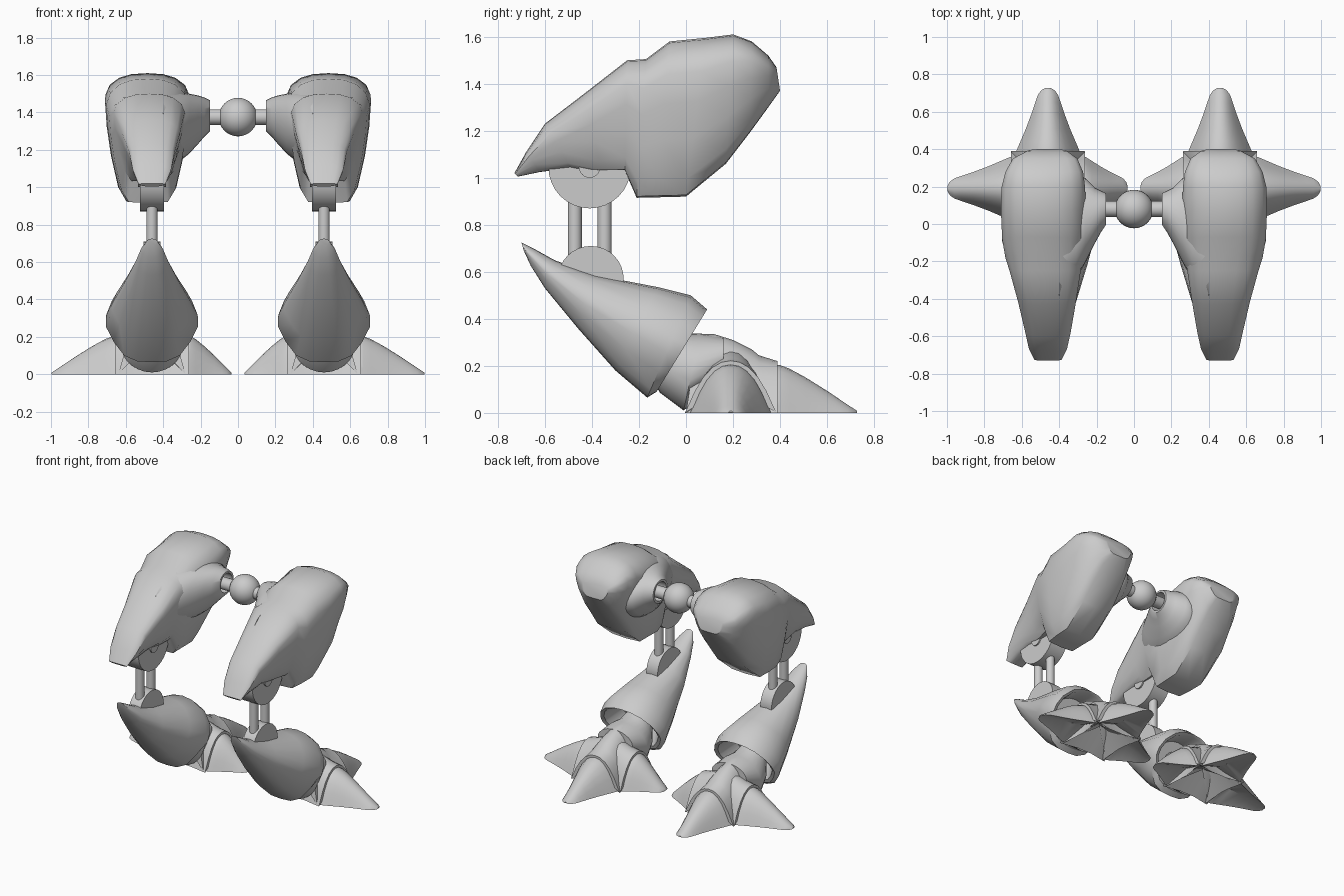
import bpy, bmesh, math
from mathutils import Matrix, Vector

if "Cube" in bpy.data.objects:
    bpy.data.objects.remove(bpy.data.objects["Cube"])

LEG_X = 0.46

grey = bpy.data.materials.new("armour_grey")
grey.diffuse_color = (0.6, 0.6, 0.6, 1)
grey.use_nodes = True
grey.node_tree.nodes["Principled BSDF"].inputs["Base Color"].default_value = grey.diffuse_color


def finish(name, bm, mirror=True):
    bmesh.ops.recalc_face_normals(bm, faces=bm.faces)
    mesh = bpy.data.meshes.new(name)
    bm.to_mesh(mesh)
    bm.free()
    mesh.materials.append(grey)
    ob = bpy.data.objects.new(name, mesh)
    bpy.context.collection.objects.link(ob)
    if mirror:
        ob.modifiers.new("other_leg", 'MIRROR')
    return ob


def full_ring(half):
    """Mirror a half section (top to bottom) into a closed ring."""
    return half + [(-u, v) for u, v in reversed(half) if u > 0]


def loft(name, ring, stations, origin=(LEG_X, 0, 0), turn=0):
    """Skin sections; a station is (top y, top z, bottom y, bottom z, half width, x shift)."""
    m = Matrix.Translation(origin) @ Matrix.Rotation(math.radians(turn), 4, 'Z')
    bm = bmesh.new()
    rows = []
    for ty, tz, by, bz, hw, dx in stations:
        rows.append([bm.verts.new(m @ Vector((dx + hw * u, by + (ty - by) * v, bz + (tz - bz) * v)))
                     for u, v in ring])
    n = len(ring)
    for a, b in zip(rows, rows[1:]):
        for i in range(n):
            j = (i + 1) % n
            bm.faces.new((a[i], a[j], b[j], b[i]))
    bm.faces.new(rows[0])
    bm.faces.new(rows[-1])
    return finish(name, bm)


def cylinder(name, centre, r, length, axis, mirror=True):
    bm = bmesh.new()
    rot = Matrix.Rotation(math.pi / 2, 4, 'Y') if axis == 'X' else Matrix()
    bmesh.ops.create_cone(bm, cap_ends=True, segments=32, radius1=r, radius2=r, depth=length,
                          matrix=Matrix.Translation(centre) @ rot)
    return finish(name, bm, mirror)


def arch(rise):
    """Arched section whose sole is raised in the middle."""
    return full_ring([(0, 1), (.2, .97), (.4, .87), (.6, .68), (.78, .42), (.92, .15), (1, 0),
                      (0, rise)])


# Section shapes
oval = [(math.sin(a * math.tau / 28), 0.5 + 0.5 * math.cos(a * math.tau / 28)) for a in range(28)]
shin_section = full_ring([(0, 1), (.3, .98), (.6, .91), (.87, .75), (.99, .58), (1, .44),
                          (.83, .25), (.6, .08), (.32, .01), (0, 0)])
thigh_section = full_ring([(0, 1), (.38, .99), (.67, .955), (.9, .885), (1, .79), (.96, .6),
                           (.86, .37), (.69, .12), (.5, .01), (0, 0)])

# Thigh armour, front tip to rounded back
loft("thigh_armour", thigh_section, [
    (-.73, 1.02, -.715, 1.005, .072, 0),
    (-.68, 1.11, -.62, 1.025, .102, 0),
    (-.60, 1.23, -.49, 1.04, .122, 0),
    (-.43, 1.36, -.36, 1.03, .155, .005),
    (-.25, 1.50, -.26, 1.03, .19, .015),
    (-.17, 1.505, -.21, .915, .208, .02),
    (-.07, 1.58, -.12, .917, .22, .025),
    (.08, 1.595, 0, .92, .226, .025),
    (.20, 1.61, .17, 1.06, .224, .025),
    (.28, 1.58, .27, 1.19, .208, .02),
    (.35, 1.52, .35, 1.30, .172, .015),
    (.385, 1.47, .40, 1.37, .11, .005)])

# Hip socket, flaring out of the inner thigh and hollow at its mouth
loft("hip_socket", oval, [
    (.06, 1.50, .06, 1.10, .33, -.17),
    (.15, 1.51, .15, 1.14, .28, -.10),
    (.20, 1.50, .20, 1.18, .225, -.06),
    (.25, 1.49, .25, 1.235, .15, -.035),
    (.28, 1.48, .28, 1.27, .115, -.015),
    (.31, 1.465, .31, 1.30, .085, 0),
    (.31, 1.45, .31, 1.315, .068, 0),
    (.23, 1.45, .23, 1.315, .068, 0)], origin=(LEG_X, .08, 0), turn=90)

# Centre ball and hip axle
bm = bmesh.new()
bmesh.ops.create_uvsphere(bm, u_segments=32, v_segments=16, radius=.103,
                          matrix=Matrix.Translation((0, .08, 1.375)))
finish("centre_ball", bm, mirror=False)
cylinder("hip_axle", (0, .08, 1.375), .042, .52, 'X', mirror=False)

# Knee discs joined by two rods
cylinder("upper_knee_disc", (LEG_X, -.41, 1.045), .175, .13, 'X')
cylinder("knee_pin", (LEG_X, -.41, 1.045), .045, .15, 'X')
cylinder("lower_knee_disc", (LEG_X, -.405, .57), .14, .09, 'X')
for label, y in (("front", -.473), ("back", -.346)):
    cylinder(label + "_knee_rod", (LEG_X, y, .78), .03, .44, 'Z')

# Shin armour, pointed at the knee and hollow at the heel end
loft("shin_armour", shin_section, [
    (-.70, .725, -.69, .69, .03, 0),
    (-.65, .70, -.66, .625, .06, 0),
    (-.56, .65, -.60, .53, .09, 0),
    (-.38, .585, -.46, .36, .148, 0),
    (-.12, .535, -.30, .18, .21, 0),
    (.02, .50, -.165, .065, .247, 0),
    (.09, .44, -.125, .09, .235, 0),
    (.07, .43, -.12, .11, .21, 0),
    (-.08, .45, -.20, .20, .15, 0)])

# Ankle running up into the shin
loft("ankle", oval, [
    (-.10, .38, -.15, .15, .10, 0),
    (-.02, .335, -.11, .085, .14, 0),
    (.06, .338, -.01, .01, .17, 0),
    (.16, .32, .16, .15, .14, 0)])

# Foot hub: two crossing vaults with an arched collar at each toe
loft("foot_hub_long", arch(.55), [
    (.05, .335, .0, 0, .18, 0),
    (.12, .335, .12, 0, .17, 0),
    (.20, .31, .20, 0, .165, 0),
    (.28, .27, .28, 0, .175, 0),
    (.31, .245, .31, 0, .185, 0),
    (.39, .22, .39, 0, .197, 0)])
loft("foot_hub_cross", arch(.55), [
    (s * d, h, s * d, 0, w, 0) for s, d, h, w in (
        (-1, .197, .222, .195), (-1, .14, .235, .185), (-1, .06, .265, .17),
        (1, .06, .265, .17), (1, .14, .235, .185), (1, .197, .222, .195))],
    origin=(LEG_X, .19, 0), turn=90)

# Three toes narrowing to the hollow of the sole; the inner one is shorter
for label, turn, reach in (("back", 0, 1), ("inner", 90, .67), ("outer", -90, 1)):
    loft(label + "_toe", arch(.28), [(0, .2, 0, .12, .01, 0)] + [
        (.2 + (d - .2) * reach, h, .2 + (d - .2) * reach, 0, w, 0) for d, h, w in (
            (.19, .206, .172), (.21, .203, .165), (.25, .188, .148), (.32, .150, .118),
            (.40, .100, .088), (.46, .060, .068), (.50, .033, .054),
            (.525, .017, .036), (.538, .008, .012))],
        origin=(LEG_X, .19, 0), turn=turn)

# Smooth shading with kept edges
for ob in bpy.context.collection.objects:
    ob.select_set(True)
    bpy.context.view_layer.objects.active = ob
bpy.ops.object.shade_smooth_by_angle(angle=math.radians(38))
